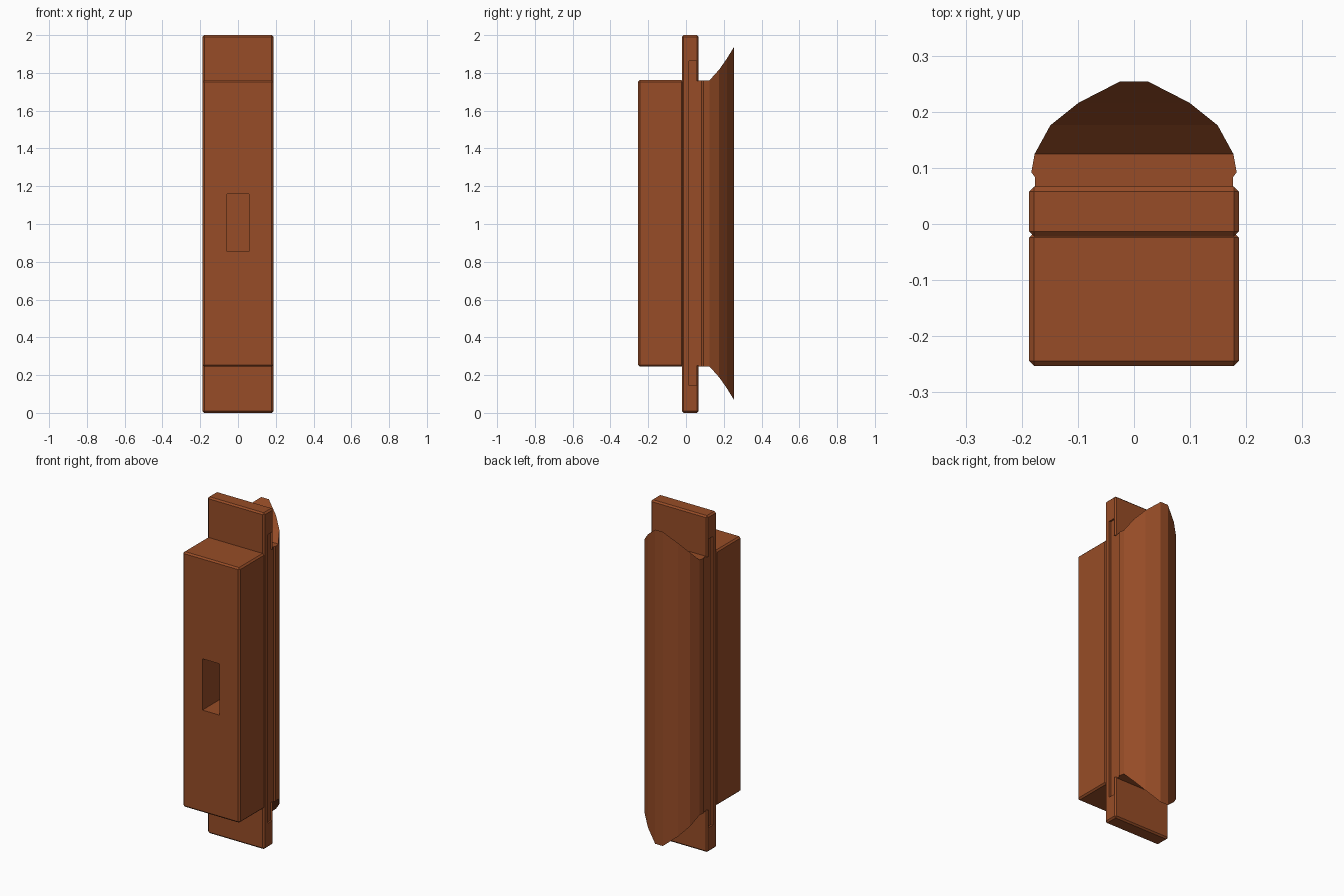
import bpy, bmesh

if "Cube" in bpy.data.objects:
    bpy.data.objects.remove(bpy.data.objects["Cube"])

brown = bpy.data.materials.new("rust brown")
brown.diffuse_color = (0.31, 0.073, 0.02, 1)
brown.use_nodes = True
brown.node_tree.nodes["Principled BSDF"].inputs["Base Color"].default_value = brown.diffuse_color


def finish(name, bm):
    bmesh.ops.recalc_face_normals(bm, faces=bm.faces)
    me = bpy.data.meshes.new(name)
    bm.to_mesh(me)
    bm.free()
    me.materials.append(brown)
    ob = bpy.data.objects.new(name, me)
    bpy.context.collection.objects.link(ob)
    return ob


def box(name, lo, hi, bevel=0.0):
    bm = bmesh.new()
    bmesh.ops.create_cube(bm, size=1)
    for v in bm.verts:
        v.co = [l + (c + 0.5) * (h - l) for l, h, c in zip(lo, hi, v.co)]
    if bevel:
        bmesh.ops.bevel(bm, geom=bm.edges[:], offset=bevel, segments=1,
                        affect='EDGES', profile=0.5)
    return finish(name, bm)


def cut(target, cutter):
    cutter.hide_render = True
    cutter.hide_set(True)
    m = target.modifiers.new("cut", 'BOOLEAN')
    m.operation = 'DIFFERENCE'
    m.solver = 'EXACT'
    m.object = cutter


# Front housing with a rectangular pocket
housing = box("front_housing", (-0.187, -0.253, 0.245), (0.187, -0.015, 1.762), 0.009)
cut(housing, box("pocket_cutter", (-0.057, -0.4, 0.855), (0.057, -0.07, 1.16)))

# Tall mounting plate with side grooves, open to the back along the middle
plate = box("mounting_plate", (-0.187, -0.022, 0.0), (0.187, 0.067, 2.0), 0.009)
for s, side in ((1, "right"), (-1, "left")):
    x0, x1 = sorted((s * 0.176, s * 0.25))
    cut(plate, box(side + "_groove_cutter", (x0, 0.015, 0.145), (x1, 0.056, 1.862)))
    cut(plate, box(side + "_groove_opening_cutter", (x0, 0.03, 0.25), (x1, 0.2, 1.757)))

# Rounded back grip: half width, y, half height at each step; ends flare outward
steps = [(0.176, 0.05, 0.758), (0.176, 0.083, 0.758), (0.183, 0.092, 0.758),
         (0.177, 0.125, 0.758), (0.149, 0.176, 0.815), (0.099, 0.216, 0.872),
         (0.025, 0.254, 0.934)]
bm = bmesh.new()
rings = [[bm.verts.new((sx * w, y, 1.003 + sz * h))
          for sx, sz in ((-1, -1), (1, -1), (1, 1), (-1, 1))] for w, y, h in steps]
for a, b in zip(rings, rings[1:]):
    for i in range(4):
        j = (i + 1) % 4
        bm.faces.new((a[i], a[j], b[j], b[i]))
bm.faces.new(rings[0])
bm.faces.new(rings[-1])
finish("back_grip", bm)
